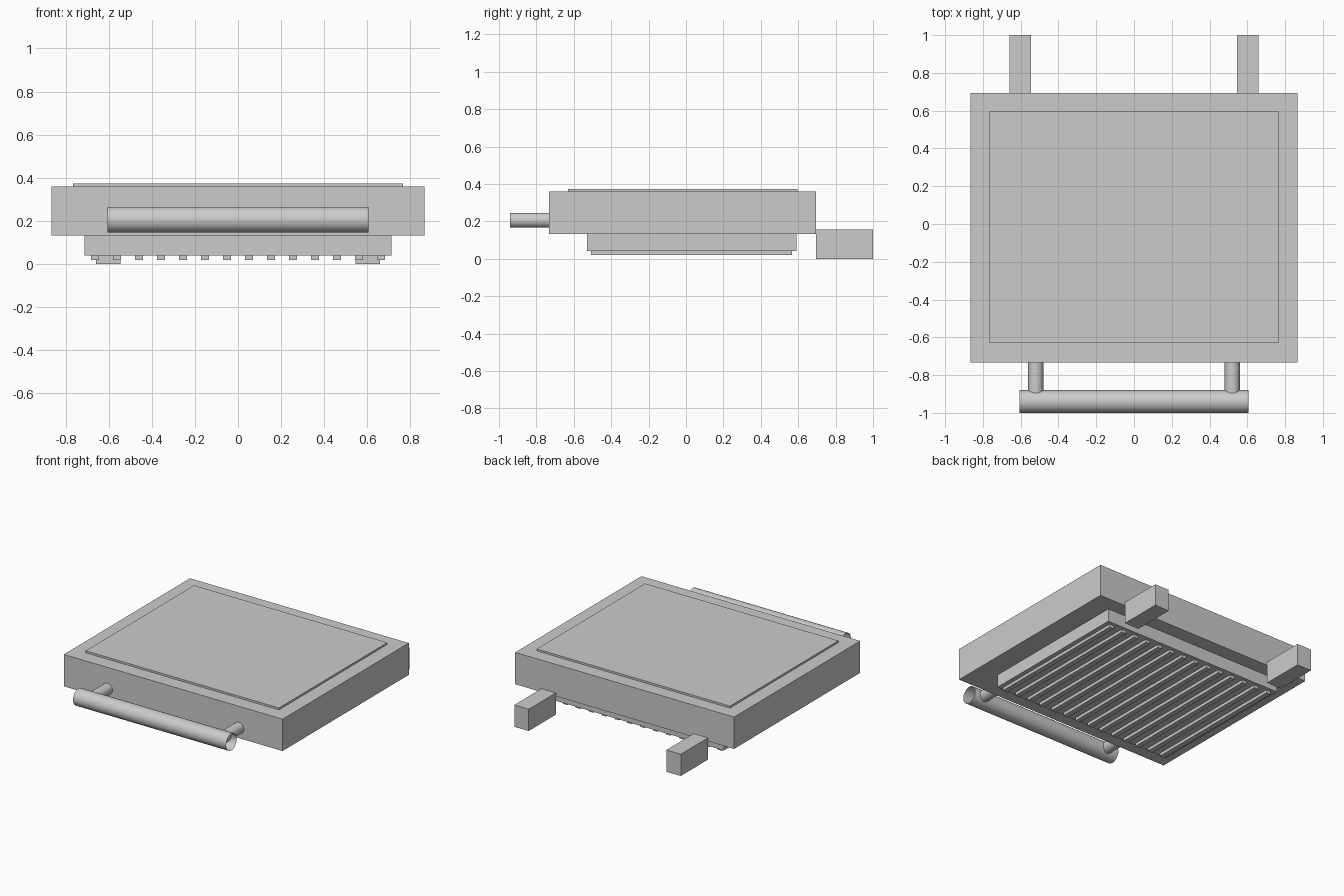
import bpy
import math
from mathutils import Vector

cube = bpy.data.objects.get("Cube")
if cube:
    bpy.data.objects.remove(cube, do_unlink=True)

GREY = (0.6, 0.6, 0.6, 1.0)
metal = bpy.data.materials.new("plain_grey")
metal.use_nodes = True
metal.diffuse_color = GREY
metal.node_tree.nodes["Principled BSDF"].inputs["Base Color"].default_value = GREY


def box(name, x, y, z):
    """Box spanning the given (low, high) range on each axis."""
    low, high = (Vector(corner) for corner in zip(x, y, z))
    bpy.ops.mesh.primitive_cube_add(size=1, location=(low + high) / 2)
    obj = bpy.context.object
    obj.name = name
    obj.scale = high - low
    bpy.ops.object.transform_apply(location=False, rotation=False, scale=True)
    obj.data.materials.append(metal)
    return obj


def tube(name, start, end, radius):
    """Open-ended smooth tube between two points."""
    start, end = Vector(start), Vector(end)
    axis = end - start
    bpy.ops.mesh.primitive_cylinder_add(
        vertices=32, radius=radius, depth=axis.length, end_fill_type='NOTHING',
        location=(start + end) / 2,
        rotation=axis.to_track_quat('Z', 'Y').to_euler())
    obj = bpy.context.object
    obj.name = name
    obj.data.materials.append(metal)
    bpy.ops.object.shade_smooth_by_angle(angle=math.radians(30))
    return obj


# Lid body with a raised panel on top and the heating plate below
box("lid_body", (-0.866, 0.866), (-0.733, 0.694), (0.132, 0.36))
box("top_panel", (-0.765, 0.765), (-0.63, 0.595), (0.36, 0.374))
box("grill_plate", (-0.713, 0.713), (-0.53, 0.591), (0.041, 0.132))

# Ridges running front to back under the plate
RIDGES = 14
SPACING = 0.102
for i in range(RIDGES):
    x = (i - (RIDGES - 1) / 2) * SPACING
    box(f"grill_ridge_{i + 1}", (x - 0.018, x + 0.018), (-0.508, 0.566), (0.02, 0.041))

# Front handle bar
HANDLE_Y, HANDLE_Z = -0.94, 0.206
tube("handle_bar", (-0.606, HANDLE_Y, HANDLE_Z), (0.606, HANDLE_Y, HANDLE_Z), 0.06)

# Handle posts and rear hinge arms, one per side
for side, sign in (("left", 1), ("right", -1)):
    x = sign * 0.52
    tube(f"handle_post_{side}", (x, HANDLE_Y, HANDLE_Z), (x, -0.733, HANDLE_Z), 0.04)
    x = sign * 0.602
    box(f"hinge_arm_{side}", (x - 0.057, x + 0.057), (0.694, 1.0), (0.0, 0.156))
